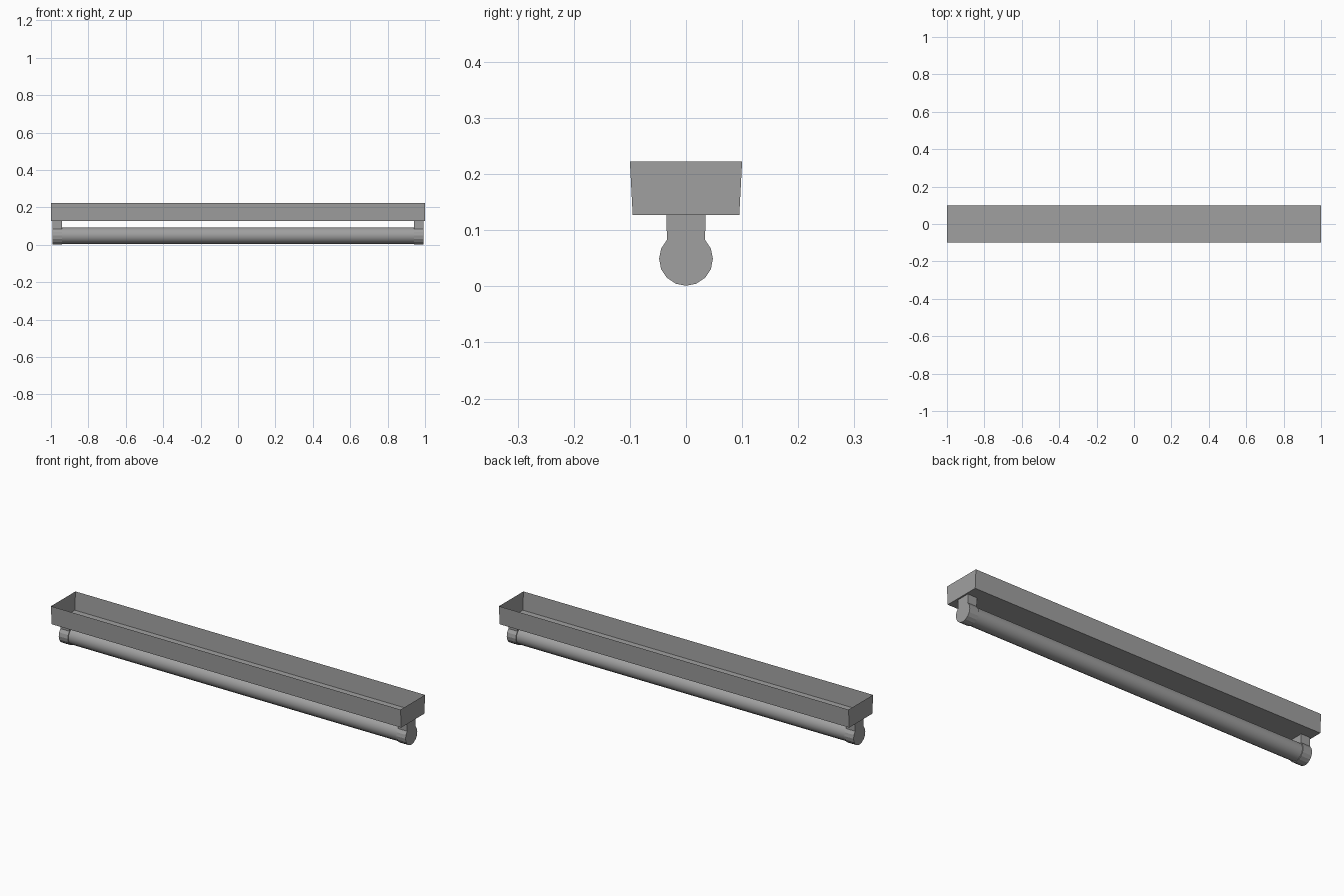
import bpy, bmesh, math

if "Cube" in bpy.data.objects:
    bpy.data.objects.remove(bpy.data.objects["Cube"])

grey = bpy.data.materials.new("light grey")
grey.diffuse_color = (0.35, 0.35, 0.35, 1)
grey.use_nodes = True
grey.node_tree.nodes["Principled BSDF"].inputs["Base Color"].default_value = grey.diffuse_color


def finish(name, bm):
    me = bpy.data.meshes.new(name)
    bm.to_mesh(me)
    bm.free()
    me.materials.append(grey)
    ob = bpy.data.objects.new(name, me)
    bpy.context.collection.objects.link(ob)
    return ob


def extrude_profile(name, profile, x0, x1):
    """Solid made by sweeping a closed (y, z) profile along x."""
    bm = bmesh.new()
    face = bm.faces.new([bm.verts.new((x0, y, z)) for y, z in profile])
    ext = bmesh.ops.extrude_face_region(bm, geom=[face], use_keep_orig=True)
    verts = [v for v in ext["geom"] if isinstance(v, bmesh.types.BMVert)]
    bmesh.ops.translate(bm, verts=verts, vec=(x1 - x0, 0, 0))
    bmesh.ops.recalc_face_normals(bm, faces=bm.faces)
    return finish(name, bm)


# Sheet-metal housing: tapered trough, open on top
tray = extrude_profile("housing", [(-0.1, 0.222), (-0.095, 0.127),
                                   (0.095, 0.127), (0.1, 0.222)], -1, 1)
bm = bmesh.new()
bm.from_mesh(tray.data)
bm.faces.ensure_lookup_table()
bmesh.ops.delete(bm, geom=[f for f in bm.faces if f.normal.z > 0.9], context="FACES_ONLY")
bm.to_mesh(tray.data)
bm.free()

# Lamp holders: 16-sided socket with a straight neck up to the housing
R, CZ = 0.048, 0.049
arc = [math.radians(135 + 22.5 * i) for i in range(13)]
socket = [(R * math.cos(a), CZ + R * math.sin(a)) for a in arc]
socket = [(-0.035, 0.127)] + socket + [(0.035, 0.127)]
for side, x in (("left", -0.992), ("right", 0.94)):
    extrude_profile(side + "_lamp_holder", socket, x, x + 0.052)

# Fluorescent tube
ring = [math.tau * i / 16 for i in range(16)]
tube = extrude_profile("tube", [(0.044 * math.cos(a), CZ + 0.044 * math.sin(a))
                                for a in ring], -0.95, 0.95)
bpy.context.view_layer.objects.active = tube
tube.select_set(True)
bpy.ops.object.shade_smooth_by_angle(angle=math.radians(40))
